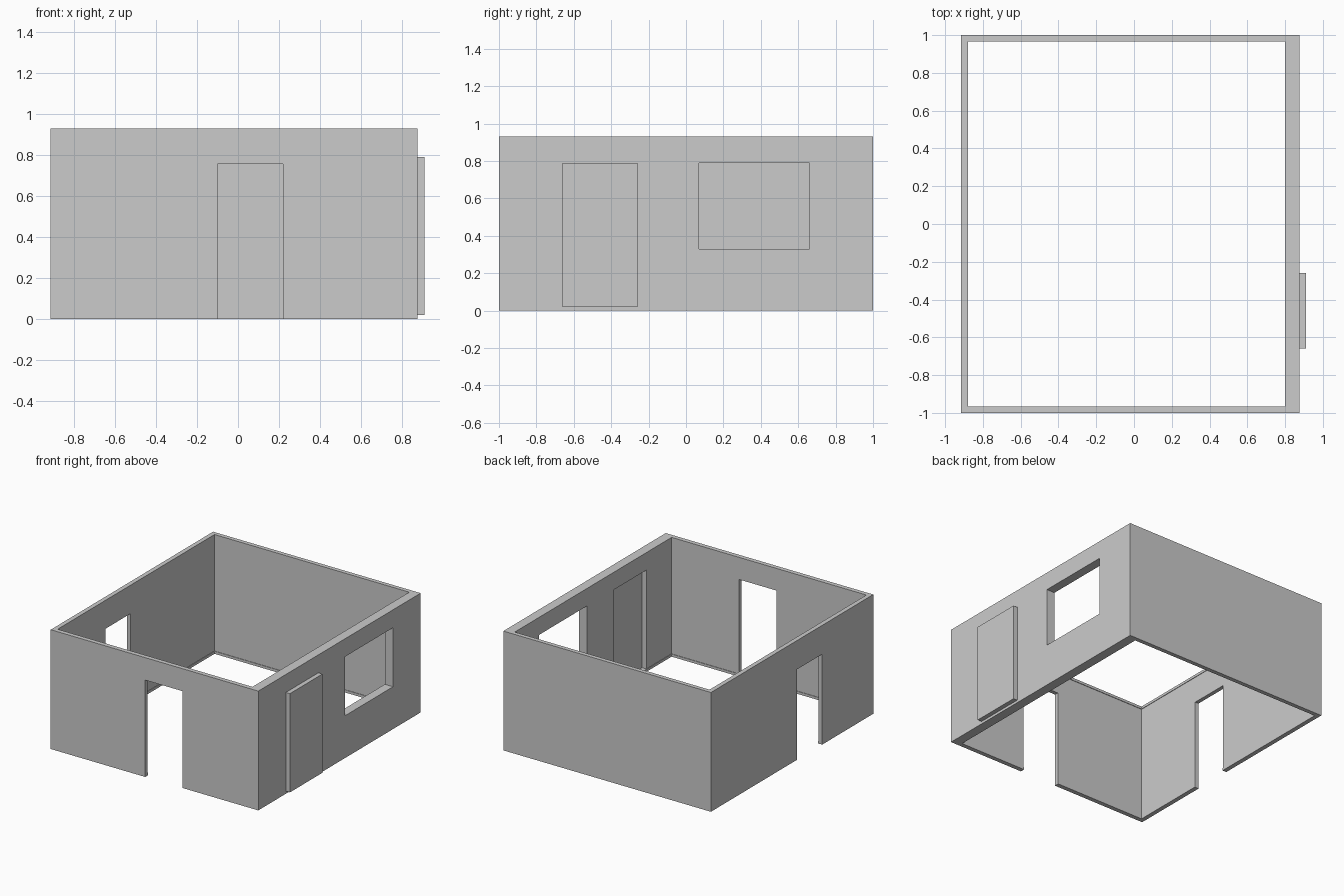
import bpy, bmesh

if "Cube" in bpy.data.objects:
    bpy.data.objects.remove(bpy.data.objects["Cube"])

H = 0.93      # wall height
BAND = 0.02   # height of the thin lips at floor and top
LIP = 0.004   # how far the lips stand proud of the inner wall


def box(name, x, y, z):
    """Axis-aligned box from (min, max) pairs."""
    bm = bmesh.new()
    bmesh.ops.create_cube(bm, size=1)
    for v in bm.verts:
        v.co = [r[0] if c < 0 else r[1] for c, r in zip(v.co, (x, y, z))]
    mesh = bpy.data.meshes.new(name)
    bm.to_mesh(mesh)
    bm.free()
    ob = bpy.data.objects.new(name, mesh)
    bpy.context.collection.objects.link(ob)
    return ob


def rect(x0, x1, y0, y1, z):
    return [(x0, y0, z), (x1, y0, z), (x1, y1, z), (x0, y1, z)]


# Wall shell: a closed section swept round the room, thicker on the right
def outer(z):
    return rect(-0.915, 0.875, -1.0, 1.0, z)


def inner(z, d=0.0):
    return rect(-0.88 - d, 0.80 + d, -0.965 - d, 0.967 + d, z)


rings = [outer(0), outer(H), inner(H), inner(H - BAND), inner(H - BAND, LIP),
         inner(BAND, LIP), inner(BAND), inner(0)]
bm = bmesh.new()
loops = [[bm.verts.new(p) for p in ring] for ring in rings]
for i, a in enumerate(loops):
    b = loops[(i + 1) % len(loops)]
    for j in range(4):
        k = (j + 1) % 4
        bm.faces.new((a[j], a[k], b[k], b[j]))
bmesh.ops.recalc_face_normals(bm, faces=bm.faces)
mesh = bpy.data.meshes.new("walls")
bm.to_mesh(mesh)
bm.free()
walls = bpy.data.objects.new("walls", mesh)
bpy.context.collection.objects.link(walls)

# Openings: front doorway, left doorway, right window, right door
openings = {
    "front_doorway": ((-0.10, 0.22), (-1.1, -0.9), (-0.1, 0.755)),
    "left_doorway": ((-1.0, -0.8), (-0.37, -0.06), (-0.1, 0.705)),
    "right_window": ((0.7, 1.0), (0.07, 0.66), (0.33, 0.79)),
    "right_doorway": ((0.7, 1.0), (-0.66, -0.26), (BAND, 0.79)),
}
bpy.context.view_layer.objects.active = walls
for name, dims in openings.items():
    cutter = box(name + "_cutter", *dims)
    cutter.hide_render = True
    mod = walls.modifiers.new(name, 'BOOLEAN')
    mod.operation = 'DIFFERENCE'
    mod.solver = 'EXACT'
    mod.object = cutter
    bpy.ops.object.modifier_apply(modifier=mod.name)
    bpy.data.objects.remove(cutter)

# Door leaf, standing slightly proud of the right wall
box("door", (0.84, 0.91), (-0.66, -0.26), (BAND, 0.79))
